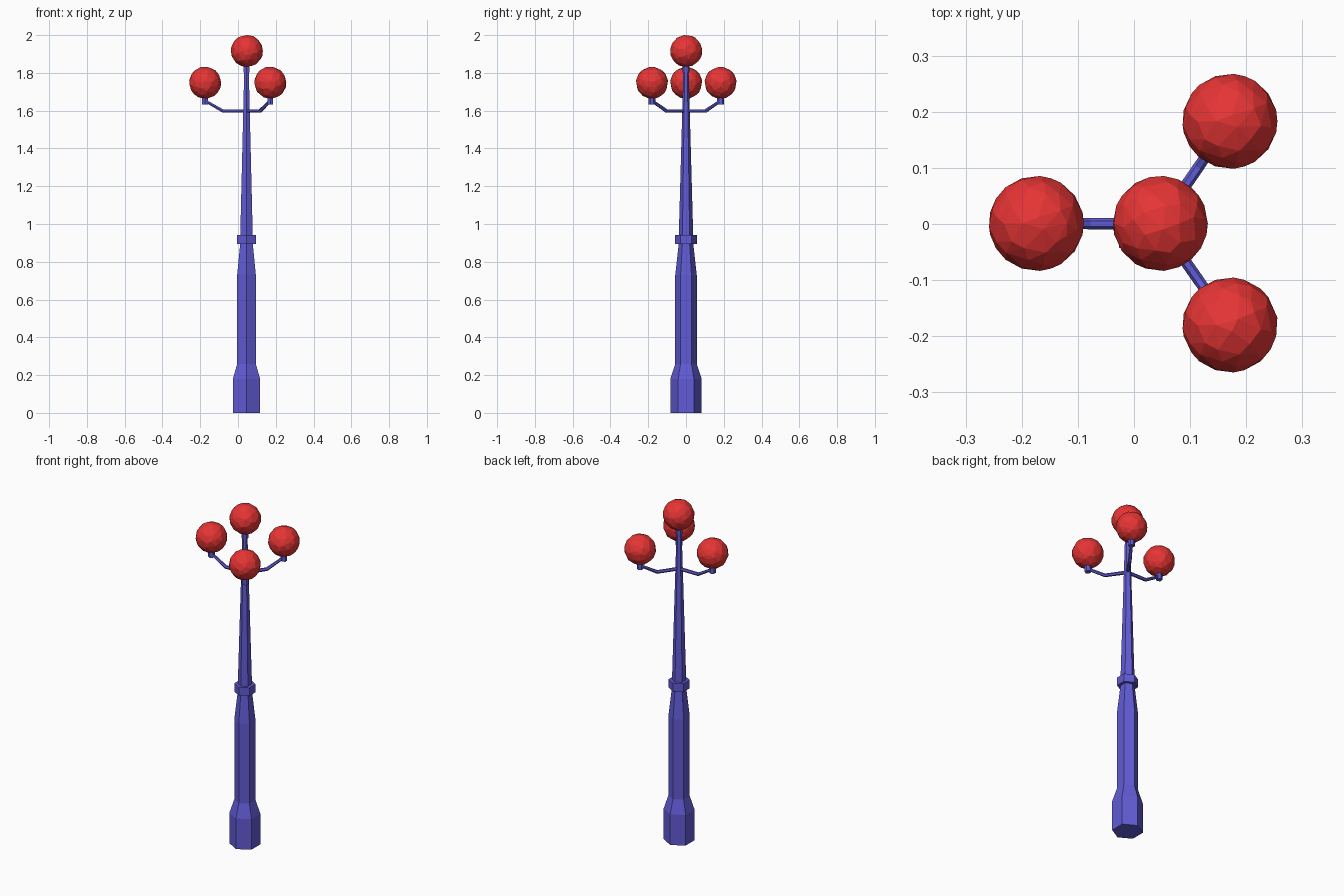
import bpy, bmesh, math
from mathutils import Vector

if "Cube" in bpy.data.objects:
    bpy.data.objects.remove(bpy.data.objects["Cube"])

PX = 0.045  # post axis in x


def material(name, col):
    m = bpy.data.materials.new(name)
    m.diffuse_color = (*col, 1)
    m.use_nodes = True
    m.node_tree.nodes["Principled BSDF"].inputs["Base Color"].default_value = m.diffuse_color
    return m


BLUE = material("blue_paint", (0.12, 0.105, 0.66))
RED = material("red_globe", (0.8, 0.035, 0.035))


def finish(name, bm, mat):
    bmesh.ops.recalc_face_normals(bm, faces=bm.faces)
    me = bpy.data.meshes.new(name)
    bm.to_mesh(me)
    bm.free()
    me.materials.append(mat)
    ob = bpy.data.objects.new(name, me)
    bpy.context.collection.objects.link(ob)
    return ob


def skin(bm, rings):
    vs = [[bm.verts.new(p) for p in r] for r in rings]
    n = len(vs[0])
    for a, b in zip(vs, vs[1:]):
        for i in range(n):
            j = (i + 1) % n
            bm.faces.new((a[i], a[j], b[j], b[i]))
    bm.faces.new(vs[0])
    bm.faces.new(vs[-1])


def hex_column(name, x, y, profile):
    """Six-sided column with corners pointing along +y and -y."""
    bm = bmesh.new()
    skin(bm, [[(x + r * math.cos(math.pi / 2 + k * math.pi / 3),
                y + r * math.sin(math.pi / 2 + k * math.pi / 3), z)
               for k in range(6)] for r, z in profile])
    return finish(name, bm, BLUE)


def globe(name, x, y, z):
    bm = bmesh.new()
    bmesh.ops.create_icosphere(bm, subdivisions=3, radius=0.0845)
    bmesh.ops.translate(bm, verts=bm.verts, vec=(x, y, z))
    ob = finish(name, bm, RED)
    d = ob.modifiers.new("facets", 'DECIMATE')
    d.ratio = 0.5


def arm(name, target):
    """Bent hexagonal bracket from the post to a cup."""
    d = Vector((target[0] - PX, target[1], 0))
    length = d.length
    d.normalize()
    side = Vector((-d.y, d.x, 0))
    rings = []
    for s, z, r, tilt in ((0.0, 1.598, 0.010, 0), (0.125, 1.598, 0.010, 0.3),
                          (length, 1.652, 0.008, 0.6)):
        c = Vector((PX, 0, z)) + d * s
        up = Vector((0, 0, 1)) * math.cos(tilt) - d * math.sin(tilt)
        rings.append([c + side * r * math.cos(k * math.pi / 3)
                      + up * r * math.sin(k * math.pi / 3) for k in range(6)])
    bm = bmesh.new()
    skin(bm, rings)
    finish(name, bm, BLUE)


# Post, collar and top cup
hex_column("post", PX, 0, [(0.083, 0), (0.083, 0.18), (0.057, 0.26),
                           (0.057, 0.73), (0.038, 0.9), (0.038, 0.945),
                           (0.014, 1.81)])
hex_column("collar", PX, 0, [(0.057, 0.895), (0.057, 0.943)])
hex_column("top_cup", PX, 0, [(0.019, 1.803), (0.019, 1.845)])
globe("top_globe", PX + 0.002, 0.001, 1.916)

# Three side lamps
for i, (x, y) in enumerate(((-0.174, 0.001), (0.171, 0.183), (0.171, -0.18))):
    arm(f"arm_{i}", (x, y))
    hex_column(f"cup_{i}", x, y, [(0.018, 1.633), (0.018, 1.675)])
    globe(f"globe_{i}", x, y, 1.748)
